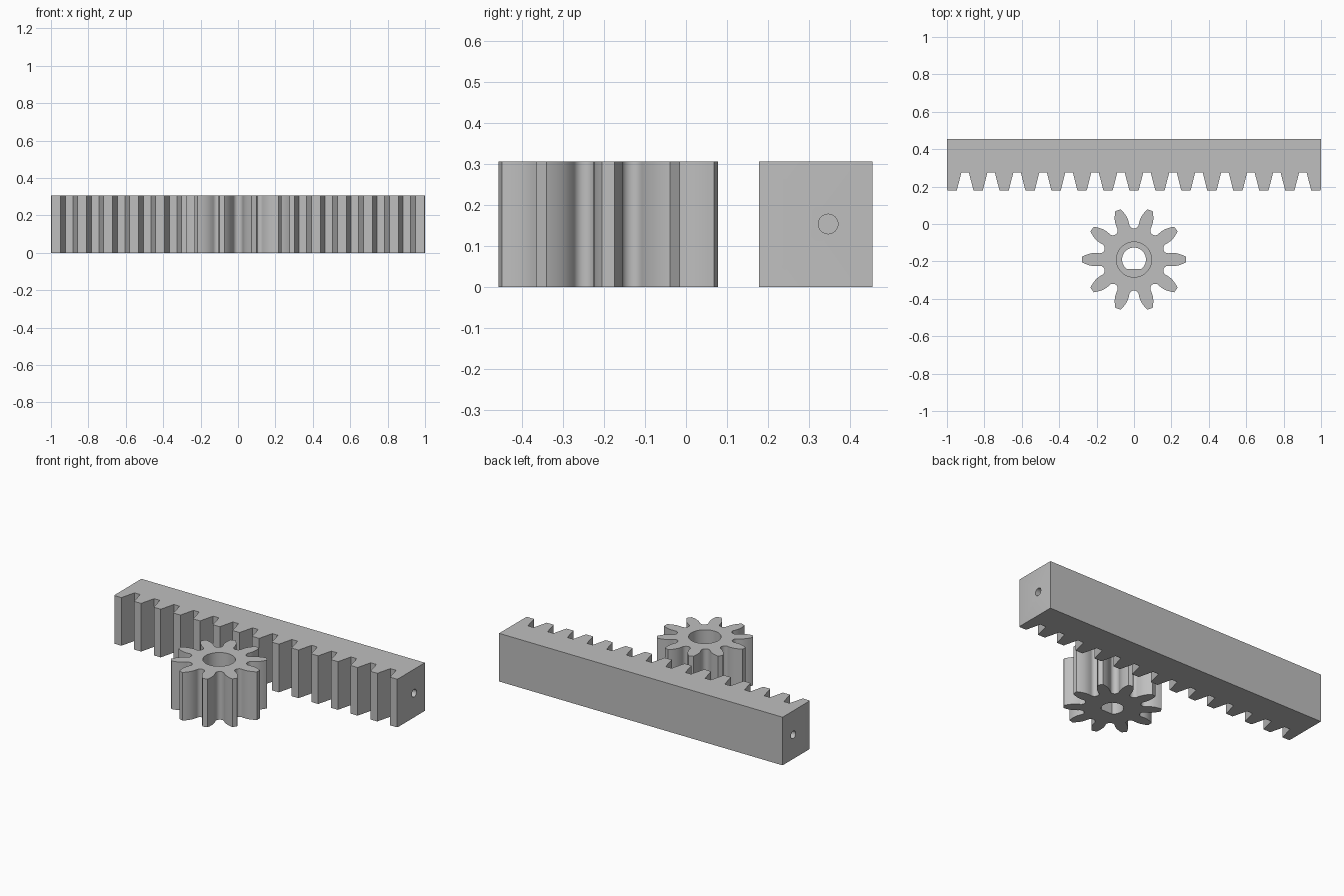
import bpy
import bmesh
from math import sin, cos, pi, radians
from mathutils import Matrix, Vector

default = bpy.data.objects.get("Cube")
if default:
    bpy.data.objects.remove(default, do_unlink=True)

HEIGHT = 0.307
TEETH = 10
GEAR_Y = -0.19

steel = bpy.data.materials.new("plain grey")
steel.use_nodes = True
GREY = (0.52, 0.52, 0.52, 1)
steel.diffuse_color = GREY
steel.node_tree.nodes["Principled BSDF"].inputs["Base Color"].default_value = GREY


def prism(name, outline, bottom, top, matrix=Matrix()):
    """Extrude a flat outline between two heights."""
    bm = bmesh.new()
    face = bm.faces.new([bm.verts.new((x, y, bottom)) for x, y in outline])
    result = bmesh.ops.extrude_face_region(bm, geom=[face])
    moved = [v for v in result["geom"] if isinstance(v, bmesh.types.BMVert)]
    bmesh.ops.translate(bm, vec=(0, 0, top - bottom), verts=moved)
    bmesh.ops.recalc_face_normals(bm, faces=bm.faces)
    bm.transform(matrix)
    mesh = bpy.data.meshes.new(name)
    bm.to_mesh(mesh)
    bm.free()
    mesh.materials.append(steel)
    obj = bpy.data.objects.new(name, mesh)
    bpy.context.collection.objects.link(obj)
    return obj


def circle(radius, steps=48):
    return [(radius * cos(2 * pi * i / steps), radius * sin(2 * pi * i / steps))
            for i in range(steps)]


def cut(obj, cutters):
    """Subtract the cutters, bake the result and discard them."""
    for cutter in cutters:
        cutter.hide_render = True
        mod = obj.modifiers.new("hole", "BOOLEAN")
        mod.operation = "DIFFERENCE"
        mod.solver = "EXACT"
        mod.object = cutter
    bpy.context.view_layer.update()
    graph = bpy.context.evaluated_depsgraph_get()
    baked = bpy.data.meshes.new_from_object(obj.evaluated_get(graph))
    obj.modifiers.clear()
    obj.data = baked
    for cutter in cutters:
        bpy.data.objects.remove(cutter, do_unlink=True)


def smooth(obj):
    bpy.ops.object.select_all(action="DESELECT")
    obj.select_set(True)
    bpy.context.view_layer.objects.active = obj
    bpy.ops.object.shade_smooth_by_angle(angle=radians(32))


# Rack: straight bar with trapezoid teeth on its front
PITCH, TIP, FLANK = 0.1389, 0.0245, 0.0248
FRONT, ROOT, BACK = 0.178, 0.275, 0.455
outline = [(-1, BACK), (-1, FRONT + 0.0135)]
for i in range(-7, 8):
    c = i * PITCH
    if i > -7:
        outline.append((c - TIP - FLANK, ROOT))
    outline += [(c - TIP, FRONT), (c + TIP, FRONT)]
    if i < 7:
        outline.append((c + TIP + FLANK, ROOT))
outline += [(1, FRONT + 0.0135), (1, BACK)]
rack = prism("rack", outline, 0, HEIGHT)

# Blind round hole in each end of the rack
end_holes = []
for side in (-1, 1):
    place = Matrix.Translation((side, 0.347, 0.154)) @ Matrix.Rotation(pi / 2, 4, "Y")
    end_holes.append(prism("end_hole", circle(0.024, 32), -0.2, 0.2, place))
cut(rack, end_holes)
smooth(rack)

# Pinion: curved tooth flanks joined by round gullets
flank = [(0.209, 0.0352), (0.221, 0.0346), (0.234, 0.0322),
         (0.247, 0.0283), (0.260, 0.0233), (0.269, 0.0191), (0.277, 0.015)]
GULLET_R, GULLET = 0.192, 0.026
outline = []
for k in range(TEETH):
    turn = Matrix.Rotation(2 * pi * k / TEETH, 2)
    gap = Matrix.Rotation(2 * pi * (k + 0.5) / TEETH, 2)
    tooth = [(r, -w) for r, w in flank] + [(r, w) for r, w in reversed(flank)]
    outline += [turn @ Vector(p) for p in tooth]
    for j in range(13):
        a = pi * j / 12
        p = Vector((GULLET_R - GULLET * sin(a), -GULLET * cos(a)))
        outline.append(gap @ p)
at_gear = Matrix.Translation((0, GEAR_Y, 0))
pinion = prism("pinion", outline, 0, HEIGHT, at_gear)

# Wide counterbore from the top, D-shaped shaft bore below
bore = [(x, y) for x, y in circle(0.064) if y > -0.05]
half = (0.064 ** 2 - 0.05 ** 2) ** 0.5
split = next(i for i in range(1, len(bore)) if bore[i][0] > 0 and bore[i - 1][0] < 0 and bore[i][1] < 0)
bore[split:split] = [(-half, -0.05), (half, -0.05)]
cut(pinion, [prism("shaft_bore", bore, -0.05, HEIGHT + 0.05, at_gear),
             prism("counterbore", circle(0.094), 0.15, HEIGHT + 0.08, at_gear)])
smooth(pinion)
